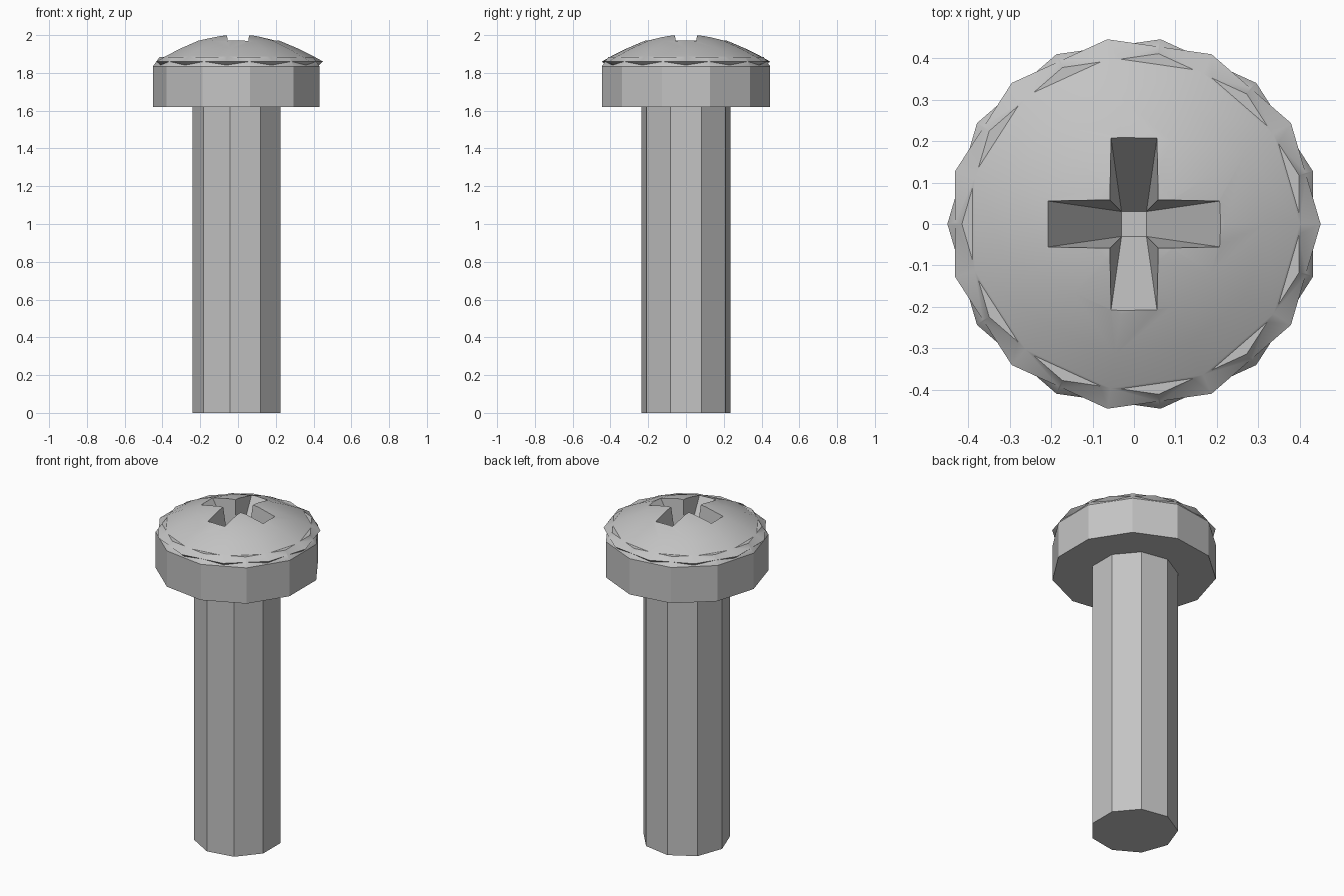
import bpy
import bmesh
from math import cos, sin, pi, radians

cube = bpy.data.objects.get("Cube")
if cube:
    bpy.data.objects.remove(cube, do_unlink=True)

steel = bpy.data.materials.new("grey steel")
steel.use_nodes = True
GREY = (0.55, 0.55, 0.55, 1)
steel.diffuse_color = GREY
steel.node_tree.nodes["Principled BSDF"].inputs["Base Color"].default_value = GREY


def finish(name, bm):
    bmesh.ops.recalc_face_normals(bm, faces=bm.faces)
    mesh = bpy.data.meshes.new(name)
    bm.to_mesh(mesh)
    bm.free()
    mesh.materials.append(steel)
    obj = bpy.data.objects.new(name, mesh)
    bpy.context.collection.objects.link(obj)
    return obj


def turned(name, profile, sides, start):
    """Closed solid from (radius, z) rings, bottom to top; radius 0 makes a tip."""
    bm = bmesh.new()
    rings = []
    for r, z in profile:
        if r == 0:
            rings.append([bm.verts.new((0, 0, z))] * sides)
        else:
            angles = [start + 2 * pi * i / sides for i in range(sides)]
            rings.append([bm.verts.new((r * cos(a), r * sin(a), z)) for a in angles])
    for low, high in zip(rings, rings[1:]):
        for i in range(sides):
            j = (i + 1) % sides
            corners = [low[i], low[j], high[j], high[i]]
            bm.faces.new(list(dict.fromkeys(corners)))
    for ring in (rings[0], rings[-1]):
        if ring[0] is not ring[1]:
            bm.faces.new(ring)
    return finish(name, bm)


def cross_cutter(name, arm, half, floor, top, bottom):
    """Cross at the top, its arms sloping down to a small square."""
    bm = bmesh.new()
    rim, base = [], []
    for k in range(4):
        c, s = round(cos(k * pi / 2)), round(sin(k * pi / 2))
        for x, y in ((arm, -half), (arm, half), (half, half)):
            rim.append(bm.verts.new((c * x - s * y, s * x + c * y, top)))
        base.append(bm.verts.new((floor * (c - s), floor * (s + c), bottom)))
    for k in range(4):
        out_a, out_b, inner = rim[3 * k:3 * k + 3]
        next_out = rim[(3 * k + 3) % 12]
        bm.faces.new((out_a, out_b, base[k], base[k - 1]))
        bm.faces.new((out_b, inner, base[k]))
        bm.faces.new((inner, next_out, base[k]))
    bm.faces.new(rim)
    bm.faces.new(base)
    return finish(name, bm)


def combine(obj, other, operation):
    mod = obj.modifiers.new(operation.lower(), "BOOLEAN")
    mod.operation = operation
    mod.solver = "EXACT"
    mod.object = other
    bpy.context.view_layer.objects.active = obj
    bpy.ops.object.modifier_apply(modifier=mod.name)
    bpy.data.objects.remove(other, do_unlink=True)


# Shaft, nine flat sides
turned("shaft", [(0.24, 0), (0.24, 1.64)], 9, pi)

# Head: a chamfered collar joined to a dome turned half a side from it
head = turned("head", [(0.45, 1.62), (0.45, 1.835), (0.415, 1.885)], 11, pi)
dome = turned("dome", [(0.38, 1.80), (0.45, 1.86), (0.40, 1.888), (0.32, 1.928),
                       (0.22, 1.97), (0.11, 1.996), (0, 2.006)], 11, 0)
combine(head, dome, "UNION")

# Cross-shaped drive recess
recess = cross_cutter("recess_cutter", 0.24, 0.06, 0.03, 2.02, 1.70)
combine(head, recess, "DIFFERENCE")

bpy.ops.object.select_all(action="DESELECT")
head.select_set(True)
bpy.context.view_layer.objects.active = head
bpy.ops.object.shade_smooth_by_angle(angle=radians(30))
